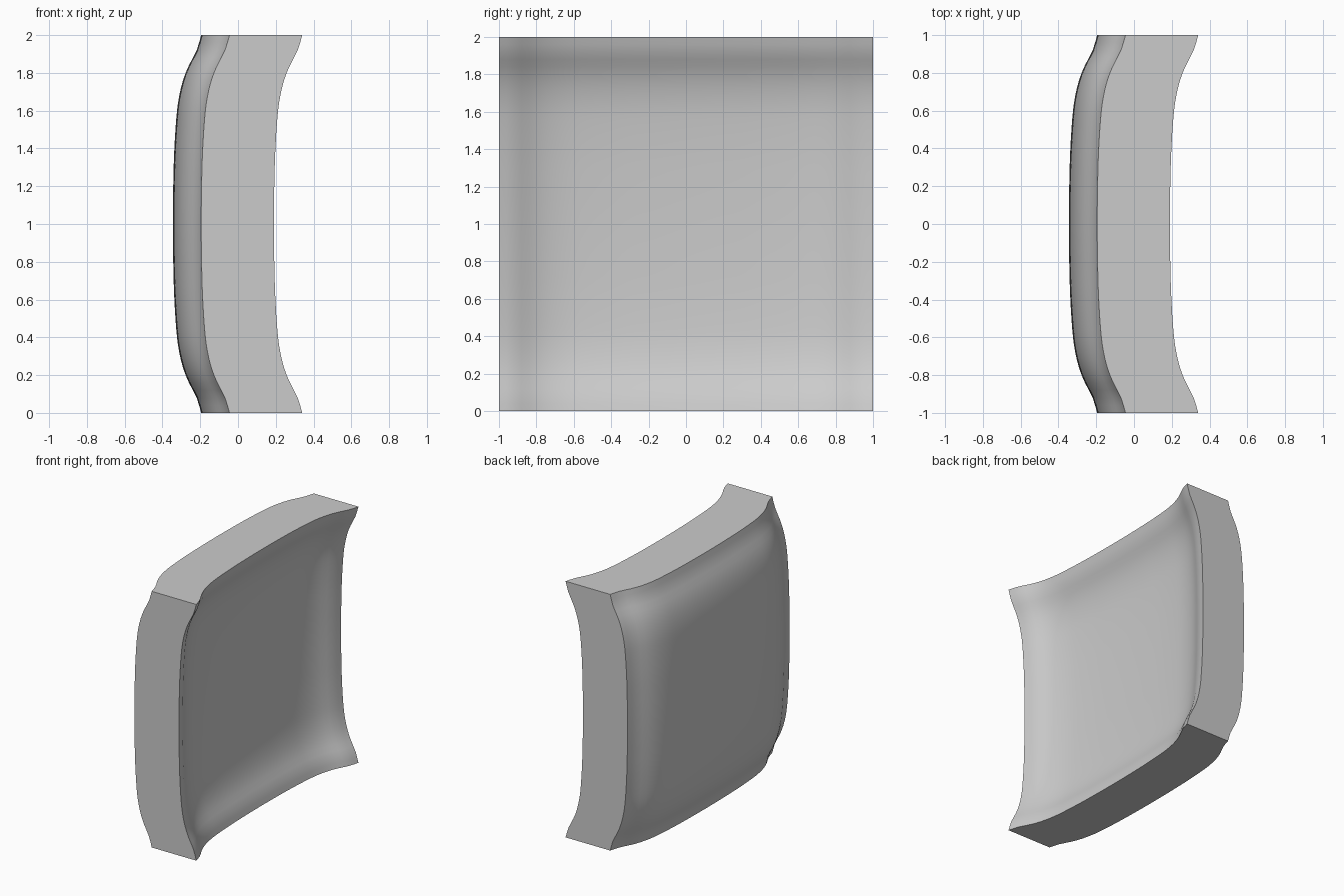
import bpy, bmesh
from mathutils import Vector

default = bpy.data.objects.get("Cube")
if default:
    bpy.data.objects.remove(default, do_unlink=True)

THICKNESS = 0.385
CENTRE_X = -0.345
# Rise of the dish from centre to rim: (distance, rise)
PROFILE = [(0, 0), (.2, .002), (.4, .008), (.6, .022), (.7, .038), (.78, .06),
           (.84, .085), (.88, .106), (.92, .126), (.96, .139), (1, .15)]


def rise(d):
    """Smoothly interpolated rise at distance d from the centre line."""
    d = min(abs(d), 1)
    pts = PROFILE
    i = next(k for k in range(len(pts) - 1) if d <= pts[k + 1][0] + 1e-6)
    slope = lambda k: 0 if k == 0 else (
        (pts[min(k + 1, len(pts) - 1)][1] - pts[k - 1][1])
        / (pts[min(k + 1, len(pts) - 1)][0] - pts[k - 1][0]))
    (x0, y0), (x1, y1) = pts[i], pts[i + 1]
    h = x1 - x0
    t = (d - x0) / h
    return ((1 + 2 * t) * (1 - t) ** 2 * y0 + t * (1 - t) ** 2 * h * slope(i)
            + t * t * (3 - 2 * t) * y1 + t * t * (t - 1) * h * slope(i + 1))


# Single neutral finish
grey = bpy.data.materials.new("plain_grey")
grey.use_nodes = True
colour = (0.6, 0.6, 0.6, 1)
grey.diffuse_color = colour
grey.node_tree.nodes["Principled BSDF"].inputs["Base Color"].default_value = colour

# Square sheet curved both ways, then thickened straight along x
bm = bmesh.new()
bmesh.ops.create_grid(bm, x_segments=50, y_segments=50, size=1)
for v in bm.verts:
    y, z = v.co.x, v.co.y
    v.co = Vector((CENTRE_X + rise(y) + rise(z), y, z + 1))
extruded = bmesh.ops.extrude_face_region(bm, geom=bm.faces[:], use_keep_orig=True)
front = [g for g in extruded["geom"] if isinstance(g, bmesh.types.BMVert)]
bmesh.ops.translate(bm, verts=front, vec=(THICKNESS, 0, 0))
bmesh.ops.recalc_face_normals(bm, faces=bm.faces[:])

mesh = bpy.data.meshes.new("curved_panel")
bm.to_mesh(mesh)
bm.free()
mesh.materials.append(grey)
panel = bpy.data.objects.new("curved_panel", mesh)
bpy.context.collection.objects.link(panel)

# Smooth faces with crisp rim edges
bpy.ops.object.select_all(action='DESELECT')
panel.select_set(True)
bpy.context.view_layer.objects.active = panel
bpy.ops.object.shade_smooth_by_angle(angle=0.6)
